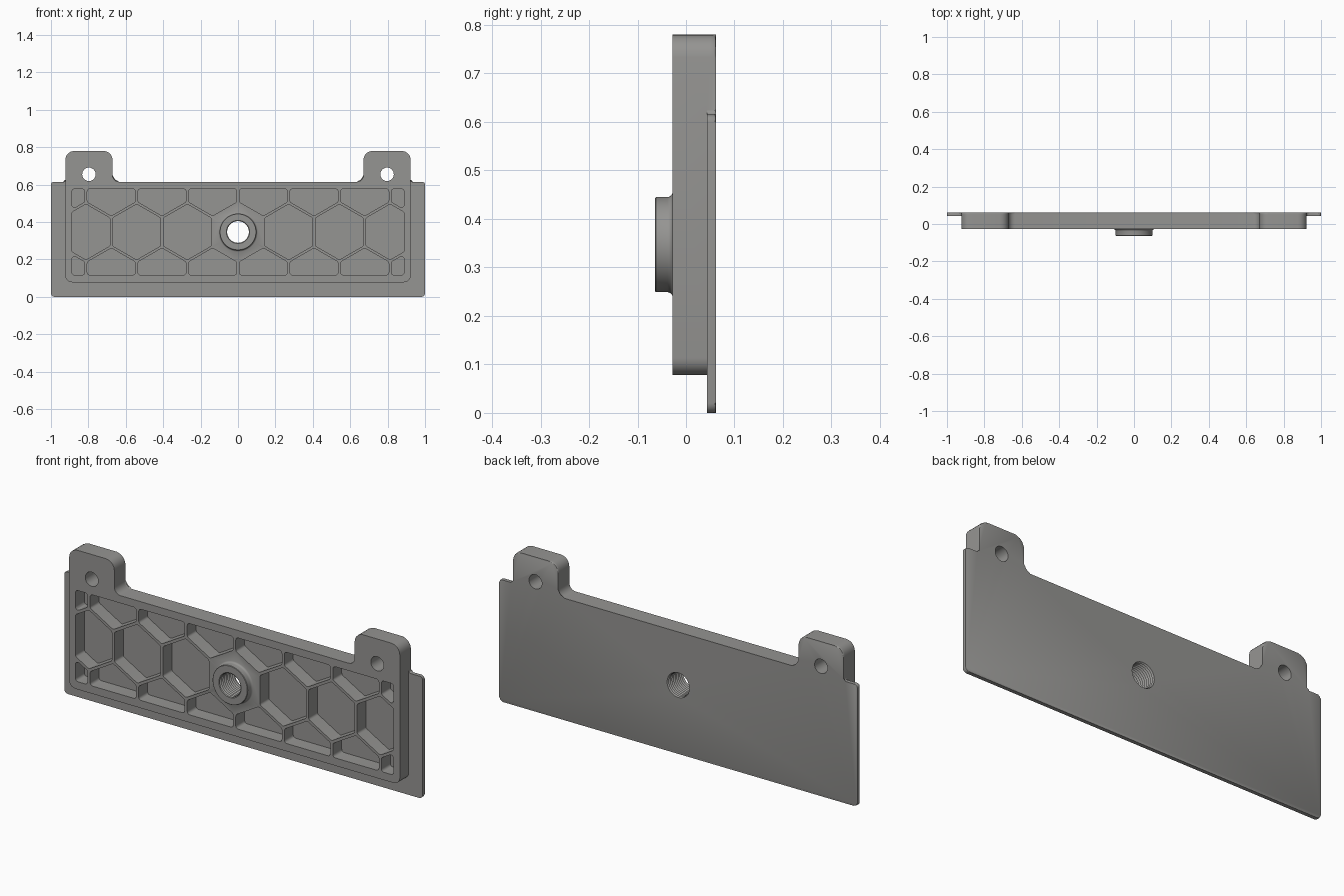
import bpy, bmesh, math
from mathutils import Vector

if "Cube" in bpy.data.objects:
    bpy.data.objects.remove(bpy.data.objects["Cube"])

CZ = 0.347                      # height of the bore and the honeycomb centre
PITCH, APOTHEM = 0.271, 0.1285  # honeycomb spacing and cell half width
FRONT, BACK, FLOOR = -0.028, 0.062, 0.043

grey = bpy.data.materials.new("grey plastic")
grey.diffuse_color = (0.30, 0.297, 0.287, 1)
grey.use_nodes = True
grey.node_tree.nodes["Principled BSDF"].inputs["Base Color"].default_value = grey.diffuse_color


def rounded(points, seg=5):
    """Round each (x, z, radius) corner of a closed outline."""
    out, n = [], len(points)
    for i, (x, z, r) in enumerate(points):
        p = Vector((x, z))
        a = Vector(points[i - 1][:2]) - p
        b = Vector(points[(i + 1) % n][:2]) - p
        half = a.angle(b) / 2
        t = min(r / math.tan(half), 0.45 * a.length, 0.45 * b.length)
        r = t * math.tan(half)
        a.normalize()
        b.normalize()
        c = p + (a + b).normalized() * (r / math.sin(half))
        start, end = p + a * t - c, p + b * t - c
        sweep = start.angle_signed(end)
        for k in range(seg + 1):
            ang = -sweep * k / seg
            out.append((c.x + start.x * math.cos(ang) - start.y * math.sin(ang),
                        c.y + start.x * math.sin(ang) + start.y * math.cos(ang)))
    return out


def prism(bm, outline, y0, y1):
    """Extrude an x-z outline from y0 to y1; returns the y1 face."""
    a = [bm.verts.new((x, y0, z)) for x, z in outline]
    b = [bm.verts.new((x, y1, z)) for x, z in outline]
    bm.faces.new(a)
    for i in range(len(a)):
        bm.faces.new((a[i - 1], a[i], b[i], b[i - 1]))
    return bm.faces.new(b)


def revolve(bm, profile, cx, cz, n=48):
    """Solid of (radius, y) rings about a y axis."""
    rings = [[bm.verts.new((cx + r * math.cos(math.tau * i / n), y,
                            cz + r * math.sin(math.tau * i / n)))
              for i in range(n)] for r, y in profile]
    for a, b in zip(rings, rings[1:]):
        for i in range(n):
            bm.faces.new((a[i - 1], a[i], b[i], b[i - 1]))
    bm.faces.new(rings[0])
    bm.faces.new(rings[-1])


def finish(bm, name):
    bmesh.ops.recalc_face_normals(bm, faces=bm.faces)
    me = bpy.data.meshes.new(name)
    bm.to_mesh(me)
    bm.free()
    me.materials.append(grey)
    ob = bpy.data.objects.new(name, me)
    bpy.context.collection.objects.link(ob)
    return ob


def combine(target, other, operation):
    bpy.context.view_layer.objects.active = target
    mod = target.modifiers.new(operation, 'BOOLEAN')
    mod.operation, mod.object, mod.solver = operation, other, 'EXACT'
    bpy.ops.object.modifier_apply(modifier=mod.name)
    bpy.data.objects.remove(other)


def clip(poly, axis, limit, sign):
    """Keep the part of a convex outline where sign * coord <= sign * limit."""
    out = []
    for i, q in enumerate(poly):
        p = poly[i - 1]
        dp, dq = sign * (p[axis] - limit), sign * (q[axis] - limit)
        if dp * dq < 0:
            f = dp / (dp - dq)
            out.append((p[0] + f * (q[0] - p[0]), p[1] + f * (q[1] - p[1])))
        if dq <= 0:
            out.append(q)
    return out


# Upper edge with the two mounting ears, right to left
ears = [(0.923, 0.78, 0.047), (0.671, 0.78, 0.047), (0.671, 0.615, 0.035),
        (-0.671, 0.615, 0.035), (-0.671, 0.78, 0.047), (-0.923, 0.78, 0.047)]

# Thin back plate with softened rear edge
bm = bmesh.new()
rear = prism(bm, rounded([(-1, 0, 0.02), (1, 0, 0.02), (1, 0.615, 0.015), (0.923, 0.615, 0.01)]
                         + ears + [(-0.923, 0.615, 0.01), (-1, 0.615, 0.015)]), FLOOR, BACK)
bmesh.ops.bevel(bm, geom=list(rear.edges), offset=0.005, segments=2,
                profile=0.5, affect='EDGES', clamp_overlap=True)
bracket = finish(bm, "mounting_plate")

# Thick front body
bm = bmesh.new()
prism(bm, rounded([(-0.923, 0.078, 0.035), (0.923, 0.078, 0.035)] + ears), FRONT, 0.05)
combine(bracket, finish(bm, "front_body"), 'UNION')

# Round boss with flared foot
bm = bmesh.new()
revolve(bm, [(0.096, -0.064), (0.098, -0.062), (0.098, -0.038), (0.099, -0.034),
             (0.102, -0.030), (0.106, FRONT), (0.106, 0.0)], 0, CZ, 64)
combine(bracket, finish(bm, "boss"), 'UNION')

# Cutter: honeycomb pockets, ear holes and threaded bore
bm = bmesh.new()
R = APOTHEM / math.cos(math.pi / 6)
for row in (-1, 0, 1):
    cz = CZ + row * PITCH * math.sqrt(3) / 2
    for k in range(-4, 4) if row else (-3, -2, -1, 1, 2, 3):
        cx = (k + 0.5 * abs(row)) * PITCH
        cell = [(cx + R * math.sin(i * math.pi / 3), cz - R * math.cos(i * math.pi / 3))
                for i in range(0, -6, -1)][::-1]
        for axis, limit, sign in ((0, 0.888, 1), (0, -0.888, -1), (1, 0.577, 1), (1, 0.117, -1)):
            cell = clip(cell, axis, limit, sign)
        prism(bm, rounded([(x, z, 0.014) for x, z in cell], 4), -0.1, FLOOR)
for s in (-1, 1):
    revolve(bm, [(0.036, -0.1), (0.036, 0.1)], s * 0.797, 0.655, 32)
thread = [(0.058 if i % 2 else 0.066, -0.067 + 0.0063 * i) for i in range(22)]
revolve(bm, [(0.066, -0.1)] + thread + [(0.066, 0.1)], 0, CZ)
combine(bracket, finish(bm, "pocket_cutter"), 'DIFFERENCE')

# Smooth fillets, sharp edges
bpy.context.view_layer.objects.active = bracket
bracket.select_set(True)
bpy.ops.object.shade_smooth_by_angle(angle=math.radians(30))
